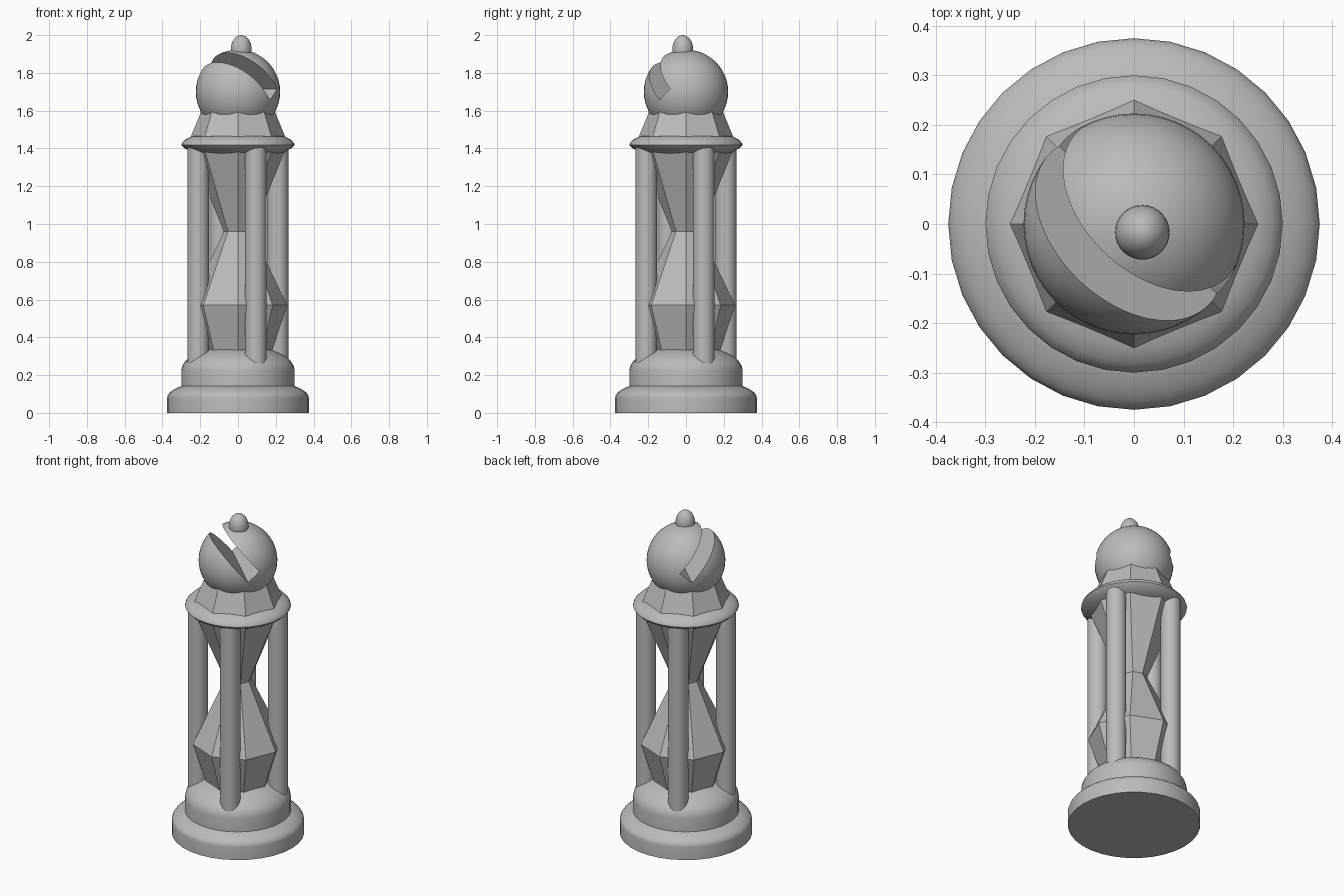
import bpy
import math
from mathutils import Matrix, Vector

cube = bpy.data.objects.get("Cube")
if cube:
    bpy.data.objects.remove(cube, do_unlink=True)

stone = bpy.data.materials.new("grey_stone")
stone.use_nodes = True
GREY = (0.5, 0.5, 0.5, 1)
stone.diffuse_color = GREY
stone.node_tree.nodes["Principled BSDF"].inputs["Base Color"].default_value = GREY


def finish(obj, name, smooth=True):
    obj.name = name
    obj.data.name = name
    obj.data.materials.clear()
    obj.data.materials.append(stone)
    bpy.ops.object.select_all(action='DESELECT')
    obj.select_set(True)
    bpy.context.view_layer.objects.active = obj
    if smooth:
        bpy.ops.object.shade_smooth_by_angle(angle=math.radians(32))
    else:
        bpy.ops.object.shade_flat()
    return obj


def lathe(name, profile, sides=32, smooth=True):
    """Closed solid of revolution from (radius, height) points."""
    verts, faces = [], []
    for r, z in profile:
        for i in range(sides):
            a = math.tau * i / sides
            verts.append((r * math.cos(a), r * math.sin(a), z))
    for k in range(len(profile) - 1):
        for i in range(sides):
            j = (i + 1) % sides
            b, t = k * sides, (k + 1) * sides
            faces.append((b + i, b + j, t + j, t + i))
    faces.append(tuple(reversed(range(sides))))
    faces.append(tuple(range(len(verts) - sides, len(verts))))
    mesh = bpy.data.meshes.new(name)
    mesh.from_pydata(verts, [], faces)
    obj = bpy.data.objects.new(name, mesh)
    bpy.context.collection.objects.link(obj)
    return finish(obj, name, smooth)


def dome(radius, z0, z1, inner, steps=7):
    """Quarter-ellipse shoulder from the rim in to the inner radius."""
    end = math.acos(inner / radius)
    height = (z1 - z0) / math.sin(end)
    return [(radius * math.cos(end * i / steps),
             z0 + height * math.sin(end * i / steps)) for i in range(steps + 1)]


# Stepped round base
lathe("base_lower", [(0.375, 0), *dome(0.375, 0.08, 0.145, 0.29)])
lathe("base_upper", [(0.3, 0.13), *dome(0.3, 0.225, 0.355, 0.08)])

# Eight-sided hourglass body
lathe("hourglass", [(0.165, 0.28), (0.26, 0.57), (0.075, 0.96), (0.245, 1.38)],
      sides=8, smooth=False)

# Four pillars, set off the main axes
for i in range(4):
    a = math.radians(-66 + 90 * i)
    bpy.ops.mesh.primitive_cylinder_add(
        vertices=32, radius=0.057, depth=1.16,
        location=(0.23 * math.cos(a), 0.23 * math.sin(a), 0.83))
    finish(bpy.context.object, f"pillar_{i + 1}")

# Lens-shaped collar and faceted neck
lathe("collar", [(0.12, 1.353), (0.2, 1.365), (0.25, 1.383), (0.285, 1.402),
                 (0.3, 1.418), (0.297, 1.428), (0.28, 1.446), (0.25, 1.462),
                 (0.19, 1.475)])
lathe("neck", [(0.255, 1.45), (0.185, 1.62)], sides=8, smooth=False)

# Round head
centre = Vector((0, 0, 1.7))
bpy.ops.mesh.primitive_uv_sphere_add(segments=48, ring_count=24, radius=0.223,
                                     location=centre)
head = bpy.context.object

# Slanted slot cut into the head
along = Vector((0.73, -0.683, 0)).normalized()
across = Vector((0.683 * 0.76, 0.73 * 0.76, 0.65)).normalized()
outward = across.cross(along).normalized()
if outward.z < 0:
    outward.negate()
    along.negate()
bpy.ops.mesh.primitive_cube_add(size=1)
cutter = bpy.context.object
cutter.name = "slot_cutter"
cutter.hide_render = True
axes = Matrix((along, outward, along.cross(outward))).transposed().to_4x4()
middle = centre + across * 0.026 + outward * 0.21
cutter.matrix_world = (Matrix.Translation(middle) @ axes
                       @ Matrix.Diagonal((1, 0.5, 0.09, 1)))
cut = head.modifiers.new("slot", 'BOOLEAN')
cut.operation = 'DIFFERENCE'
cut.solver = 'EXACT'
cut.object = cutter
bpy.context.view_layer.update()
bpy.context.view_layer.objects.active = head
bpy.ops.object.modifier_apply(modifier=cut.name)
bpy.data.objects.remove(cutter, do_unlink=True)
finish(head, "head")

# Small egg-shaped finial
bpy.ops.mesh.primitive_uv_sphere_add(segments=32, ring_count=16, radius=1,
                                     location=(0.017, -0.017, 1.925))
finial = bpy.context.object
finial.scale = (0.055, 0.055, 0.075)
finish(finial, "finial")
